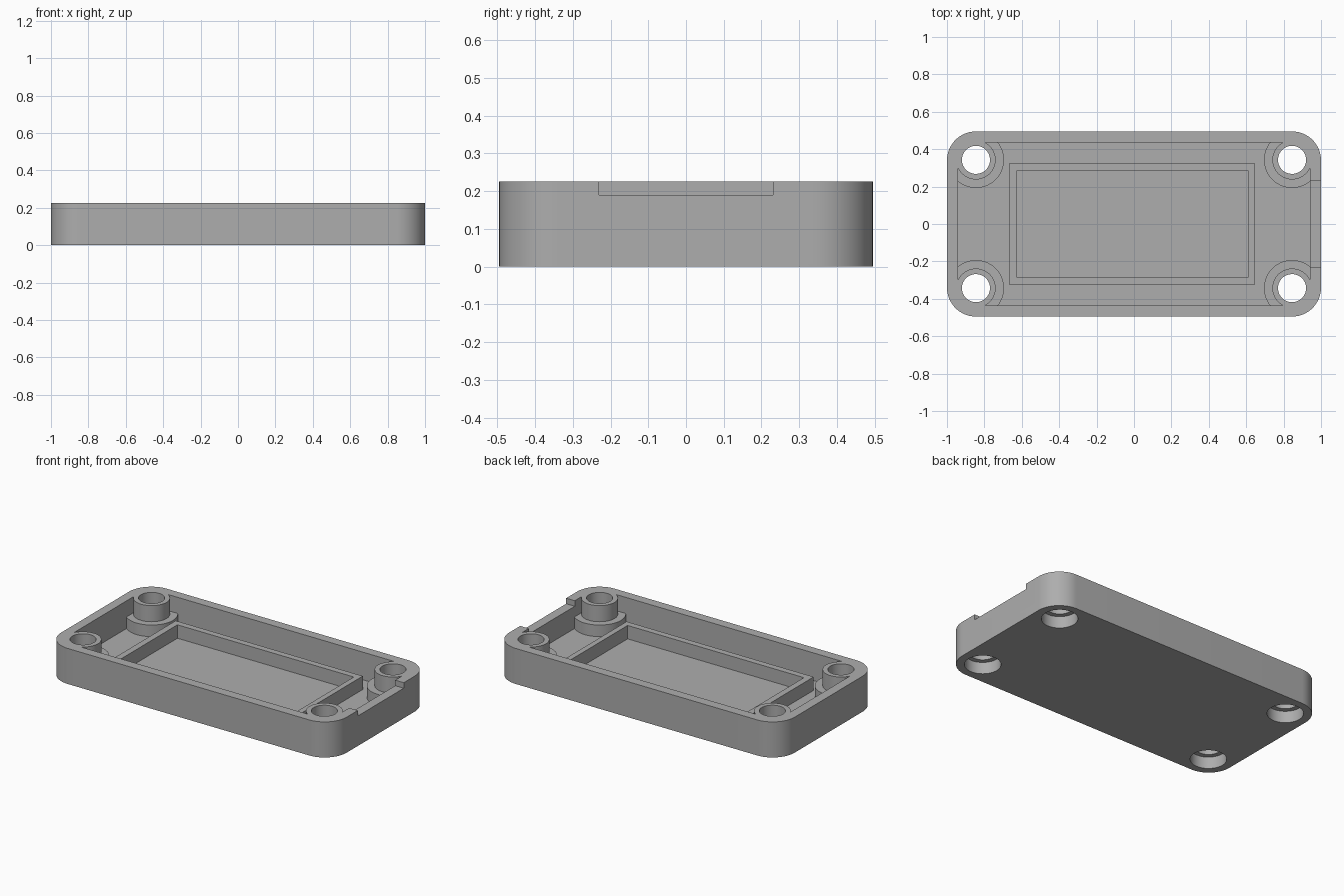
import bpy, bmesh, math

if "Cube" in bpy.data.objects:
    bpy.data.objects.remove(bpy.data.objects["Cube"], do_unlink=True)

HALF_X, HALF_Y, HEIGHT = 1.0, 0.495, 0.225
CORNER, WALL, FLOOR = 0.155, 0.06, 0.05
POST_X, POST_Y = 0.845, 0.343
TOP = 0.4  # cutters rise clear of the rim

grey = bpy.data.materials.new("plain grey")
grey.use_nodes = True
colour = (0.42, 0.42, 0.42, 1)
grey.diffuse_color = colour
grey.node_tree.nodes["Principled BSDF"].inputs["Base Color"].default_value = colour


def prism(name, points, z0, z1):
    """Extrude a flat outline from z0 to z1."""
    bm = bmesh.new()
    face = bm.faces.new([bm.verts.new((x, y, z0)) for x, y in points])
    up = bmesh.ops.extrude_face_region(bm, geom=[face])["geom"]
    verts = [v for v in up if isinstance(v, bmesh.types.BMVert)]
    bmesh.ops.translate(bm, verts=verts, vec=(0, 0, z1 - z0))
    bmesh.ops.recalc_face_normals(bm, faces=bm.faces)
    mesh = bpy.data.meshes.new(name)
    bm.to_mesh(mesh)
    bm.free()
    obj = bpy.data.objects.new(name, mesh)
    bpy.context.collection.objects.link(obj)
    mesh.materials.append(grey)
    return obj


def rectangle(x0, x1, y):
    return [(x0, -y), (x1, -y), (x1, y), (x0, y)]


def rounded(hx, hy, r, steps=16):
    pts = []
    for k, (sx, sy) in enumerate([(1, 1), (-1, 1), (-1, -1), (1, -1)]):
        for i in range(steps + 1):
            a = math.pi / 2 * (k + i / steps)
            pts.append((sx * (hx - r) + r * math.cos(a), sy * (hy - r) + r * math.sin(a)))
    return pts


def circle(cx, cy, r, n=64):
    return [(cx + r * math.cos(2 * math.pi * i / n), cy + r * math.sin(2 * math.pi * i / n))
            for i in range(n)]


def cut(target, tool):
    """Subtract a tool and discard it."""
    mod = target.modifiers.new("cut", 'BOOLEAN')
    mod.operation, mod.solver, mod.object = 'DIFFERENCE', 'EXACT', tool
    bpy.context.view_layer.objects.active = target
    bpy.ops.object.modifier_apply(modifier=mod.name)
    bpy.data.objects.remove(tool, do_unlink=True)


case = prism("case_tray", rounded(HALF_X, HALF_Y, CORNER), 0, HEIGHT)
posts = [(sx * POST_X, sy * POST_Y) for sx in (-1, 1) for sy in (-1, 1)]

# Cavity shape, leaving stepped posts and a raised rectangular frame standing
cavity = prism("cavity", rounded(HALF_X - WALL, HALF_Y - WALL, CORNER - WALL), FLOOR, TOP)
frame = prism("frame", rectangle(-0.665, 0.645, 0.327), -0.1, 0.135)
cut(frame, prism("frame_opening", rectangle(-0.625, 0.61, 0.287), -0.2, TOP))
cut(cavity, frame)
for x, y in posts:
    cut(cavity, prism("post", circle(x, y, 0.105), -0.1, 0.5))
    cut(cavity, prism("post_base", circle(x, y, 0.15), -0.12, 0.123))
cut(case, cavity)

# Screw holes with wide recesses underneath
for x, y in posts:
    cut(case, prism("screw_hole", circle(x, y, 0.075), -0.1, TOP))
    cut(case, prism("screw_recess", circle(x, y, 0.105), -0.1, 0.075))

# Cable notch in the end wall
cut(case, prism("notch", rectangle(0.925, 1.1, 0.23), 0.19, TOP))

bpy.ops.object.select_all(action='DESELECT')
case.select_set(True)
bpy.context.view_layer.objects.active = case
bpy.ops.object.shade_smooth_by_angle(angle=math.radians(30))
